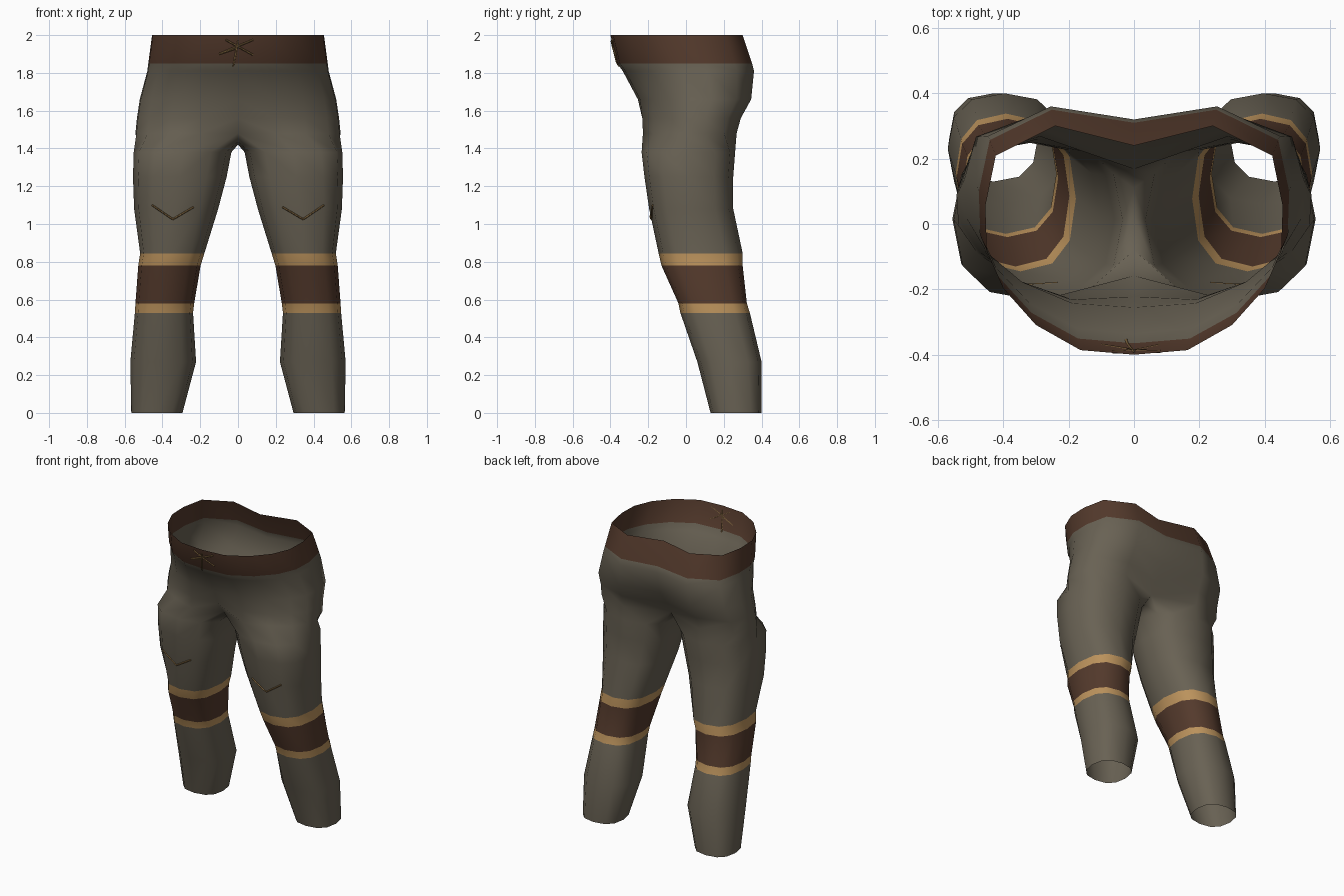
import bpy, bmesh, math
from mathutils import Vector
from mathutils.bvhtree import BVHTree

if "Cube" in bpy.data.objects:
    bpy.data.objects.remove(bpy.data.objects["Cube"])


def material(name, rgb):
    m = bpy.data.materials.new(name)
    m.diffuse_color = (*rgb, 1)
    m.use_nodes = True
    m.node_tree.nodes["Principled BSDF"].inputs["Base Color"].default_value = m.diffuse_color
    return m


CLOTH = material("grey cloth", (0.140, 0.121, 0.088))
LEATHER = material("brown leather", (0.088, 0.042, 0.025))
TRIM = material("tan trim", (0.50, 0.29, 0.108))
THREAD = material("dark thread", (0.20, 0.12, 0.045))

# Half outline of the hips, from front centre round the side to back centre
ARC_X = (0, .36, .66, .88, .99, 1, .93, .53, 0)
ARC_T = (0, .02, .13, .29, .46, .65, .87, 1, 1)

# height, half width, front y, back y, front dip, back dip
HIPS = [
    (2.00, .455, -.400, .300, 0, .060),
    (1.85, .475, -.365, .350, 0, .040),
    (1.81, .480, -.335, .360, 0, .040),
    (1.66, .520, -.255, .345, 0, .060),
    (1.56, .535, -.242, .290, .02, .080),
    (1.48, .543, -.238, .268, .08, .100),
]
# height, inner x, outer x, front y, back y
LEG = [
    (1.38, .035, .552, -.235, .260),
    (1.25, .060, .556, -.220, .250),
    (1.08, .105, .550, -.195, .250),
    (.845, .178, .518, -.145, .300),
    (.780, .198, .528, -.130, .300),
    (.580, .232, .543, -.040, .322),
    (.530, .238, .546, -.030, .338),
    (.270, .222, .570, .060, .400),
    (0, .294, .565, .130, .400),
]


def hip_ring(z, w, yf, yb, fdip, bdip):
    pts = [[w * x, yf + (yb - yf) * t, z] for x, t in zip(ARC_X, ARC_T)]
    pts[0][1] += fdip
    pts[8][1] -= bdip
    return pts


def boxy(v):
    return math.copysign(abs(v) ** .8, v)


def leg_ring(z, x0, x1, y0, y1):
    pts = []
    for k in range(12):
        a = math.radians(-120 + 30 * k)
        pts.append(((x0 + x1) / 2 + (x1 - x0) / 2 * boxy(math.cos(a)),
                    (y0 + y1) / 2 + (y1 - y0) / 2 * boxy(math.sin(a)), z))
    return pts


# Trousers: open hip arcs, then a crotch seam closes them into leg rings
bm = bmesh.new()
rings = [[bm.verts.new(p) for p in hip_ring(*h)] for h in HIPS]
crotch = [(0, .11, 1.44), (0, .02, 1.42), (0, -.08, 1.435)]
rings[-1] += [bm.verts.new(p) for p in crotch]
rings += [[bm.verts.new(p) for p in leg_ring(*r)] for r in LEG]

for up, low in zip(rings, rings[1:]):
    n = len(up)
    top, bottom = up[0].co.z, low[0].co.z
    for k in range(n if n == 12 else 8):
        j = (k + 1) % n
        f = bm.faces.new((up[k], low[k], low[j], up[j]))
        f.smooth = True
        mid = (top + bottom) / 2
        if mid > 1.85 or .58 < mid < .78:      # waistband and knee band
            f.material_index = 1
        elif .53 < mid < .845:                 # trim above and below the knee
            f.material_index = 2

surface = BVHTree.FromBMesh(bm)
mesh = bpy.data.meshes.new("trousers")
bm.to_mesh(mesh)
bm.free()
for m in (CLOTH, LEATHER, TRIM):
    mesh.materials.append(m)
trousers = bpy.data.objects.new("trousers", mesh)
bpy.context.collection.objects.link(trousers)
mirror = trousers.modifiers.new("mirror", 'MIRROR')
mirror.merge_threshold = .0005


def on_front(x, z):
    """Point on the front of the cloth at this x and height."""
    hit = surface.ray_cast(Vector((max(abs(x), .0005), -2, z)), Vector((0, 1, 0)))[0]
    return (x, hit.y - .003, z)


def stitches(name, lines):
    """Thin threads laid along the front of the cloth."""
    cu = bpy.data.curves.new(name, 'CURVE')
    cu.dimensions = '3D'
    cu.bevel_depth = .005
    cu.bevel_resolution = 0
    cu.use_fill_caps = True
    cu.materials.append(THREAD)
    for (xa, za), (xb, zb) in lines:
        sp = cu.splines.new('POLY')
        sp.points.add(6)
        for i, p in enumerate(sp.points):
            t = i / 6
            p.co = (*on_front(xa + (xb - xa) * t, za + (zb - za) * t), 1)
    ob = bpy.data.objects.new(name, cu)
    bpy.context.collection.objects.link(ob)


# Waist lacing
stitches("waist_lace", [
    ((-.10, 1.90), (.08, 1.975)),
    ((-.065, 1.975), (.08, 1.895)),
    ((-.10, 1.90), (-.01, 1.93)),
    ((0, 1.97), (-.025, 1.835)),
])

# V shaped stitching above each knee
for side, s in (("right", -1), ("left", 1)):
    stitches(side + "_knee_stitch", [
        ((s * .235, 1.09), (s * .345, 1.025)),
        ((s * .345, 1.025), (s * .455, 1.10)),
    ])
